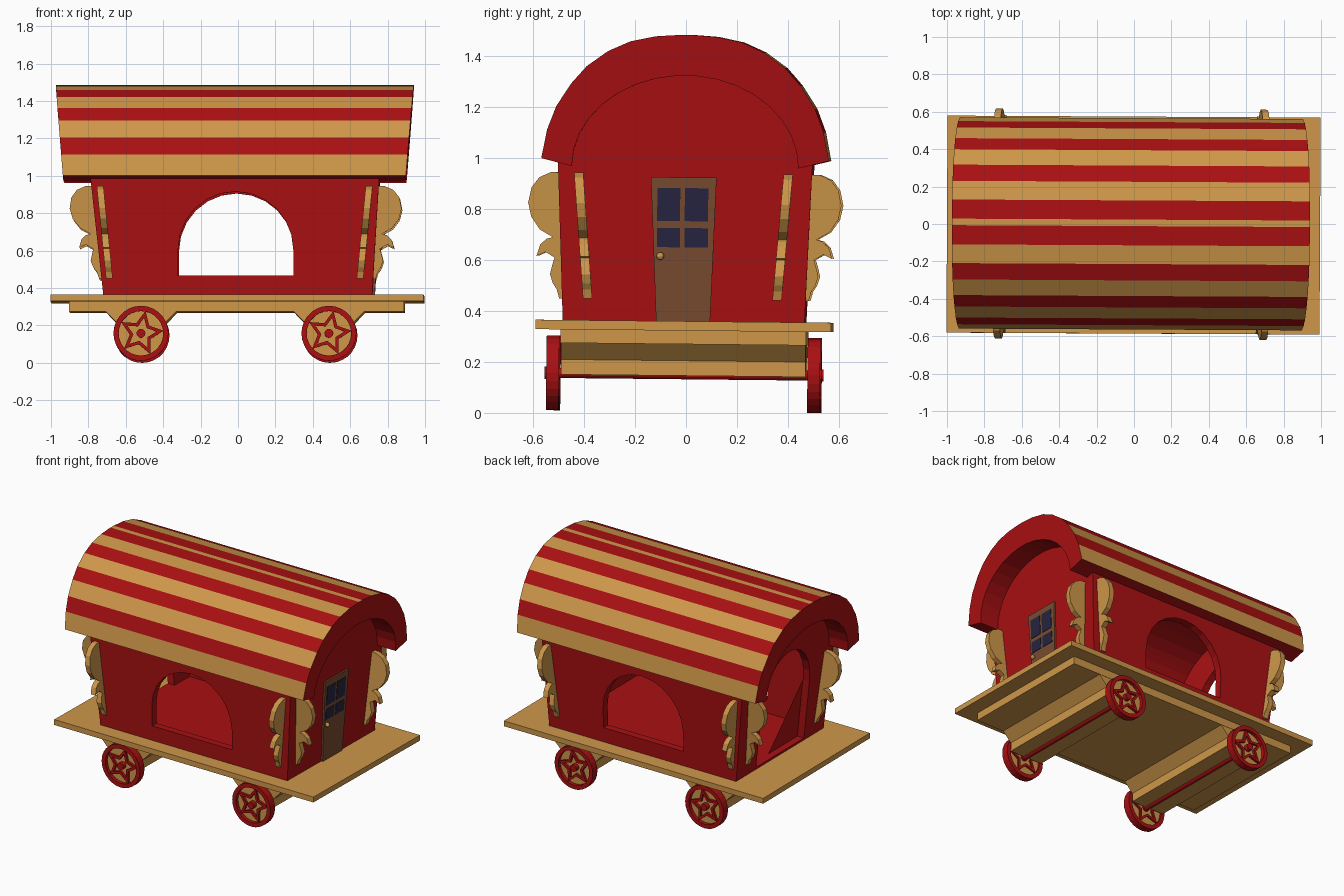
import bpy, bmesh, math
from mathutils import Matrix, Vector

if "Cube" in bpy.data.objects:
    bpy.data.objects.remove(bpy.data.objects["Cube"])


def material(name, rgb):
    m = bpy.data.materials.new(name)
    m.diffuse_color = (*rgb, 1)
    m.use_nodes = True
    m.node_tree.nodes["Principled BSDF"].inputs["Base Color"].default_value = m.diffuse_color
    return m


RED = material("wagon red", (0.40, 0.005, 0.006))
GOLD = material("golden wood", (0.62, 0.31, 0.068))
BROWN = material("door brown", (0.19, 0.072, 0.03))
NAVY = material("window navy", (0.02, 0.018, 0.052))

# The whole wagon leans by a fraction of a degree
LEAN = (Matrix.Translation((0, 0, 0.9)) @ Matrix.Rotation(math.radians(-0.3), 4, 'Z')
        @ Matrix.Rotation(math.radians(-0.6), 4, 'X') @ Matrix.Translation((0, 0, -0.9)))


def make(name, verts, faces, *mats):
    bm = bmesh.new()
    vs = [bm.verts.new(LEAN @ Vector(v)) for v in verts]
    for f in faces:
        bm.faces.new([vs[i] for i in f])
    bmesh.ops.recalc_face_normals(bm, faces=bm.faces[:])
    me = bpy.data.meshes.new(name)
    bm.to_mesh(me)
    bm.free()
    for m in mats:
        me.materials.append(m)
    ob = bpy.data.objects.new(name, me)
    bpy.context.collection.objects.link(ob)
    return ob


def prism(name, a, b, mat):
    """Solid between two matching loops of points."""
    n = len(a)
    faces = [(i, (i + 1) % n, n + (i + 1) % n, n + i) for i in range(n)]
    faces += [tuple(range(n)), tuple(range(n, 2 * n))]
    return make(name, a + b, faces, mat)


def band(name, oa, ia, ob, ib, *mats, closed=True):
    """Hollow strip: outer and inner loops at both ends."""
    n = len(oa)
    faces = []
    for i in range(n if closed else n - 1):
        j = (i + 1) % n
        faces += [(i, j, 2*n + j, 2*n + i), (n + i, n + j, 3*n + j, 3*n + i),
                  (i, j, n + j, n + i), (2*n + i, 2*n + j, 3*n + j, 3*n + i)]
    if not closed:
        faces += [(0, n, 3*n, 2*n), (n - 1, 2*n - 1, 4*n - 1, 3*n - 1)]
    return make(name, oa + ia + ob + ib, faces, *mats)


def box(name, x0, x1, y0, y1, z0, z1, mat):
    q = [(y0, z0), (y1, z0), (y1, z1), (y0, z1)]
    return prism(name, [(x0, *p) for p in q], [(x1, *p) for p in q], mat)


def left(z):
    return -(0.718 + 0.11 * (z - 0.36))


def right(z):
    return 0.72 + 0.06 * (z - 0.36)


def side(z):
    return 0.475 + 0.04 * (z - 0.36)


# Platform and chassis
box("platform", -1, 0.995, -0.58, 0.58, 0.323, 0.36, GOLD)
box("chassis_plate", -0.9, 0.89, -0.482, 0.482, 0.27, 0.324, GOLD)


# Wheels, axles and axle beams
def ring(x, y, radii, phase=0.0, n=28, z=0.152):
    return [(x + radii[i % len(radii)] * math.sin(2 * math.pi * i / n + phase), y,
             z + radii[i % len(radii)] * math.cos(2 * math.pi * i / n + phase)) for i in range(n)]


for end, cx in (("left", -0.516), ("right", 0.489)):
    prof = [(-0.19, 0.272), (-0.125, 0.205), (-0.125, 0.146),
            (0.125, 0.146), (0.125, 0.205), (0.19, 0.272)]
    prism(end + "_axle_beam", [(cx + x, -0.48, z) for x, z in prof],
          [(cx + x, 0.48, z) for x, z in prof], GOLD)
    prism(end + "_axle", ring(cx, -0.5, [0.02], n=12), ring(cx, 0.5, [0.02], n=12), RED)
    for s, face in ((-1, "front"), (1, "back")):
        nm = f"{face}_{end}_wheel"
        a, b = s * 0.488, s * 0.538
        band(nm + "_rim", ring(cx, a, [0.147]), ring(cx, a, [0.119]),
             ring(cx, b, [0.147]), ring(cx, b, [0.119]), RED)
        prism(nm + "_disc", ring(cx, s * 0.5, [0.12]), ring(cx, s * 0.514, [0.12]), GOLD)
        star, hole = [0.122, 0.06], [0.084, 0.041]
        band(nm + "_star", ring(cx, s * 0.49, star, 0.2, 10), ring(cx, s * 0.49, hole, 0.2, 10),
             ring(cx, s * 0.53, star, 0.2, 10), ring(cx, s * 0.53, hole, 0.2, 10), RED)
        prism(nm + "_hub", ring(cx, s * 0.49, [0.024], n=12),
              ring(cx, s * 0.545, [0.024], n=12), RED)


# Hollow body with flared walls
def shell(name, wall, floor, a, h):
    pts = [(-side(floor) + wall, floor)]
    pts += [(-a * math.cos(math.pi * i / 16), 0.98 + h * math.sin(math.pi * i / 16)) for i in range(17)]
    pts += [(side(floor) - wall, floor)]
    return prism(name, [(left(z) + wall, y, z) for y, z in pts],
                 [(right(z) - wall, y, z) for y, z in pts], RED)


def arch(c, hw, z0, spring, top, n=12):
    return [(c - hw, z0)] + [(c - hw * math.cos(math.pi * i / n),
                              spring + (top - spring) * math.sin(math.pi * i / n))
                             for i in range(n + 1)] + [(c + hw, z0)]


body = shell("body", 0.0, 0.355, 0.5, 0.42)
window = arch(-0.01, 0.308, 0.462, 0.6, 0.91)
doorway = arch(0, 0.26, 0.375, 0.78, 1.1)
cutters = [shell("cavity_cutter", 0.05, 0.375, 0.45, 0.33),
           prism("window_cutter", [(x, -0.8, z) for x, z in window],
                 [(x, 0.8, z) for x, z in window], RED),
           prism("doorway_cutter", [(-1.1, y, z) for y, z in doorway],
                 [(-0.5, y, z) for y, z in doorway], RED)]
for c in cutters:
    c.hide_render = True
    mod = body.modifiers.new(c.name, 'BOOLEAN')
    mod.operation, mod.solver, mod.object = 'DIFFERENCE', 'EXACT', c
bpy.context.view_layer.update()
cut = bpy.data.meshes.new_from_object(body.evaluated_get(bpy.context.evaluated_depsgraph_get()))
body.modifiers.clear()
body.data = cut
for c in cutters:
    bpy.data.objects.remove(c)

# Striped barrel roof
half = [(0.565, 0.995), (0.543, 1.108), (0.508, 1.20), (0.45, 1.29), (0.39, 1.358),
        (0.307, 1.418), (0.22, 1.457), (0.12, 1.478), (0.0175, 1.485)]
outer = [(-y, z) for y, z in half] + half[::-1]
n = len(outer)
inner = [(-0.445 * math.cos(math.pi * i / (n - 1)),
          0.965 + 0.36 * math.sin(math.pi * i / (n - 1))) for i in range(n)]


def roof_end(pts, s):
    return [(-0.0165 + s * (0.917 + 0.082 * (z - 0.995)), y, z) for y, z in pts]


roof = band("roof", roof_end(outer, -1), roof_end(inner, -1),
            roof_end(outer, 1), roof_end(inner, 1), RED, GOLD, closed=False)
for p in roof.data.polygons:
    ids = set(v % (2 * n) for v in p.vertices)
    if len(ids) == 2 and max(ids) < n and min(ids) % 2 == 0:
        p.material_index = 1

# Scrolled corner brackets on side and end walls
scroll = [(-0.02, .94), (.03, .94), (.075, .92), (.107, .88), (.122, .82), (.112, .765), (.08, .715),
          (.03, .685), (.055, .678), (.08, .655), (.096, .61), (.06, .627), (.025, .605),
          (.035, .575), (.045, .54), (.035, .505), (.02, .48), (.012, .445), (-0.02, .445)]
T = 0.018
for s, face in ((-1, "front"), (1, "back")):
    for e, end in ((-1, "left"), (1, "right")):
        def along(z):
            return e * (0.67 + 0.1 * (z - 0.445)) - 0.015
        prism(f"{face}_{end}_side_bracket",
              [(along(z) - T, s * (side(z) + d), z) for d, z in scroll],
              [(along(z) + T, s * (side(z) + d), z) for d, z in scroll], GOLD)

        def across(z):
            return s * (0.372 + 0.08 * (z - 0.445)) - 0.006
        wall = left if e < 0 else right
        prism(f"{face}_{end}_end_bracket",
              [(wall(z) + e * d * 1.06, across(z) - T, z) for d, z in scroll],
              [(wall(z) + e * d * 1.06, across(z) + T, z) for d, z in scroll], GOLD)


# Door with four panes and a knob on the right end
def plate(name, pts, x0, x1, mat):
    return prism(name, [(right(z) + x0, y, z) for y, z in pts],
                 [(right(z) + x1, y, z) for y, z in pts], mat)


plate("door", [(-0.108, .36), (0.104, .36), (0.124, .925), (-0.134, .925)], -0.01, 0.012, BROWN)
for y0, y1 in ((-0.108, -0.018), (0.0, 0.092)):
    for z0, z1 in ((0.65, 0.726), (0.753, 0.883)):
        plate("door_pane", [(y0, z0), (y1, z0), (y1, z1), (y0, z1)], 0.008, 0.015, NAVY)
bm = bmesh.new()
bmesh.ops.create_uvsphere(bm, u_segments=12, v_segments=8, radius=0.015,
                          matrix=LEAN @ Matrix.Translation((right(0.615) + 0.022, -0.094, 0.615)))
me = bpy.data.meshes.new("door_knob")
bm.to_mesh(me)
bm.free()
me.materials.append(GOLD)
bpy.context.collection.objects.link(bpy.data.objects.new("door_knob", me))
